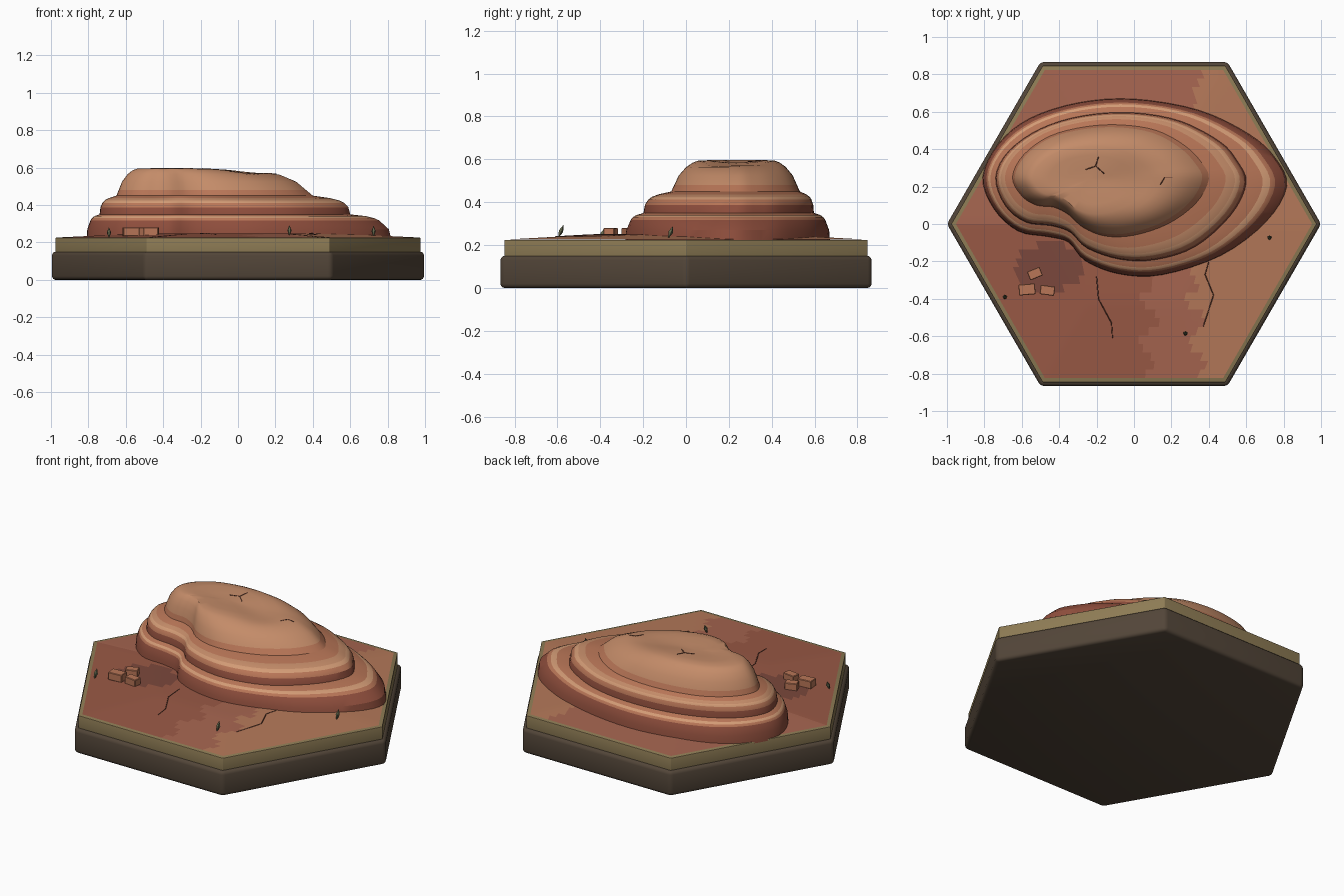
import bpy, bmesh, math, random
from mathutils import Vector, Matrix
from mathutils.bvhtree import BVHTree

if "Cube" in bpy.data.objects:
    bpy.data.objects.remove(bpy.data.objects["Cube"])

random.seed(4)


def mat(name, r, g, b):
    m = bpy.data.materials.new(name)
    m.diffuse_color = (r, g, b, 1)
    m.use_nodes = True
    m.node_tree.nodes["Principled BSDF"].inputs["Base Color"].default_value = m.diffuse_color
    return m


STONE = mat("dark_stone", 0.085, 0.06, 0.04)
OLIVE = mat("olive_rim", 0.27, 0.20, 0.09)
SOIL = [mat("soil_dark", 0.32, 0.10, 0.06), mat("soil_mid", 0.38, 0.13, 0.08),
        mat("soil_light", 0.46, 0.19, 0.10), mat("soil_shadow", 0.20, 0.065, 0.045)]
ROCK = [mat("rock_red", 0.27, 0.075, 0.045), mat("rock_orange", 0.48, 0.18, 0.095),
        mat("rock_edge", 0.65, 0.33, 0.18), mat("rock_tan", 0.55, 0.26, 0.14)]
CRACK = mat("crack", 0.12, 0.04, 0.025)
LEAF = mat("dry_leaf", 0.12, 0.13, 0.07)


def finish(bm, name, mats, angle=None):
    me = bpy.data.meshes.new(name)
    bmesh.ops.recalc_face_normals(bm, faces=bm.faces)
    bm.to_mesh(me)
    bm.free()
    for m in mats:
        me.materials.append(m)
    ob = bpy.data.objects.new(name, me)
    bpy.context.collection.objects.link(ob)
    if angle:
        bpy.ops.object.select_all(action='DESELECT')
        ob.select_set(True)
        bpy.context.view_layer.objects.active = ob
        bpy.ops.object.shade_smooth_by_angle(angle=math.radians(angle))
    return ob


def hex_slab(name, r, z0, z1, bevel, m):
    bm = bmesh.new()
    ring = [bm.verts.new((r * math.cos(k * math.pi / 3), r * math.sin(k * math.pi / 3), z0)) for k in range(6)]
    f = bm.faces.new(ring)
    top = bmesh.ops.extrude_face_region(bm, geom=[f])["geom"]
    bmesh.ops.translate(bm, vec=(0, 0, z1 - z0), verts=[v for v in top if isinstance(v, bmesh.types.BMVert)])
    bmesh.ops.recalc_face_normals(bm, faces=bm.faces)
    bmesh.ops.bevel(bm, geom=bm.edges[:], offset=bevel, segments=3, profile=0.5, affect='EDGES')
    return finish(bm, name, [m], 35)


# Hexagonal base and rim
hex_slab("base", 1.0, 0.0, 0.15, 0.02, STONE)
hex_slab("rim", 0.977, 0.13, 0.225, 0.003, OLIVE)

# Gently raised ground with coloured soil patches
R = 0.952
S3 = math.sqrt(3)


def ground_z(x, y):
    edge = min(R * S3 / 2 - abs(y), (R - abs(x) - abs(y) / S3) * S3 / 2)
    return 0.227 + 0.022 * min(1, max(0, edge) / 0.4)


def soil(x, y, wob):
    if ((x + 0.45) / 0.18) ** 2 + ((y + 0.23) / 0.13) ** 2 < 1:
        return 3
    if x > 0.33 + wob - 0.1 * (y + 0.5) * (y < 0):
        return 2
    return 1 if y > 0 or x > 0.08 + wob else 0


bm = bmesh.new()
NX, NY = 48, 36
rows = []
for j in range(NY + 1):
    y = R * S3 / 2 * (2 * j / NY - 1)
    w = R - abs(y) / S3
    rows.append([bm.verts.new((w * (2 * i / NX - 1), y, ground_z(w * (2 * i / NX - 1), y))) for i in range(NX + 1)])
for j in range(NY):
    wob = 0.04 * math.sin(j * 1.3) + random.uniform(-0.02, 0.02)
    for i in range(NX):
        f = bm.faces.new((rows[j][i], rows[j][i + 1], rows[j + 1][i + 1], rows[j + 1][i]))
        c = f.calc_center_median()
        f.material_index = soil(c.x, c.y, wob)
ground = finish(bm, "ground", SOIL, 30)

# Outlines of the three rock tiers, matched point for point
A = [(.82, .20), (.76, .35), (.62, .48), (.35, .61), (0, .67), (-.30, .65), (-.56, .565), (-.725, .43), (-.81, .25),
     (-.75, .08), (-.62, -.04), (-.46, -.07), (-.35, -.10), (-.26, -.20), (-.08, -.27), (.15, -.275), (.47, -.17), (.71, .01)]
B = [(.60, .22), (.55, .34), (.46, .44), (.25, .55), (0, .595), (-.27, .58), (-.50, .51), (-.67, .39), (-.74, .25),
     (-.69, .10), (-.58, .01), (-.44, -.01), (-.34, -.045), (-.25, -.13), (-.07, -.19), (.12, -.19), (.33, -.12), (.52, .05)]
C = [(.40, .24), (.36, .33), (.27, .42), (.12, .50), (-.07, .53), (-.26, .52), (-.45, .47), (-.59, .37), (-.65, .25),
     (-.60, .15), (-.52, .10), (-.43, .09), (-.35, .05), (-.27, -.02), (-.15, -.065), (0, -.06), (.18, 0), (.33, .11)]


def smooth_loop(pts, sub=4):
    p = [Vector(q) for q in pts]
    n, out = len(p), []
    for i in range(n):
        a, b, c, d = p[i - 1], p[i], p[(i + 1) % n], p[(i + 2) % n]
        for k in range(sub):
            t = k / sub
            out.append(0.5 * (2 * b + (c - a) * t + (2 * a - 5 * b + 4 * c - d) * t * t + (3 * b - a - 3 * c + d) * t ** 3))
    return out


def shrink(loop, s, px=-0.387, py=0.24):
    p = Vector((px, py))
    return [p + (q - p) * s for q in loop]


A, B, C = map(smooth_loop, (A, B, C))
D = shrink(C, 0.62)
mid = (-0.24, 0.24)
E, F = shrink(D, 0.7, *mid), shrink(D, 0.35, *mid)

# Each ring: outline pair, blend, height, material of the band above it
RINGS = [(A, B, 0, .215, 0), (A, B, .06, .27, 0), (A, B, .3, .318, 1), (A, B, .42, .33, 2), (A, B, .6, .34, 1),
         (A, B, 1, .35, 0), (B, C, .05, .388, 1), (B, C, .17, .412, 2), (B, C, .3, .425, 3), (B, C, .55, .437, 1),
         (C, D, 0, .45, 1), (C, D, .12, .48, 3), (C, D, .3, .525, 3), (C, D, .6, .565, 3), (C, D, .85, .585, 3),
         (D, E, .1, .594, 3), (D, E, 1, .597, 3), (E, F, 1, .59, 3)]


def top_dip(x, y, z):
    d = math.exp(-((x - 0.03) ** 2 + (y - 0.22) ** 2) / 0.022)
    return z - 0.03 * d * max(0, min(1, (z - 0.55) / 0.04))


bm = bmesh.new()
prev = None
for P, Q, t, z, m in RINGS:
    ring = []
    for p, q in zip(P, Q):
        x, y = p.lerp(q, t)
        ring.append(bm.verts.new((x, y, top_dip(x, y, z))))
    if prev:
        for i in range(len(ring)):
            k = (i + 1) % len(ring)
            bm.faces.new((prev[i], prev[k], ring[k], ring[i])).material_index = pm
    prev, pm = ring, m
apex = bm.verts.new((*mid, 0.588))
for i in range(len(prev)):
    bm.faces.new((prev[i], prev[(i + 1) % len(prev)], apex)).material_index = 3
mesa = finish(bm, "layered_mesa", ROCK, 30)

# Hairline cracks laid on the surfaces below them
deps = bpy.context.evaluated_depsgraph_get()


def crack(name, target, pts):
    tree = BVHTree.FromObject(target, deps)
    cu = bpy.data.curves.new(name, 'CURVE')
    cu.dimensions = '3D'
    cu.bevel_depth = 0.0025
    cu.bevel_resolution = 0
    fine = [Vector(a).lerp(Vector(b), k / 5) for a, b in zip(pts, pts[1:]) for k in range(5)] + [Vector(pts[-1])]
    sp = cu.splines.new('POLY')
    sp.points.add(len(fine) - 1)
    for s, p in zip(sp.points, fine):
        hit = tree.ray_cast(Vector((p.x, p.y, 2)), Vector((0, 0, -1)))[0]
        s.co = (p.x, p.y, hit.z, 1)
    cu.materials.append(CRACK)
    bpy.context.collection.objects.link(bpy.data.objects.new(name, cu))


crack("ground_crack_left", ground, [(-.2, -.28), (-.19, -.40), (-.12, -.53), (-.115, -.61)])
crack("ground_crack_right", ground, [(.40, -.2), (.38, -.27), (.425, -.38), (.37, -.55)])
crack("mesa_crack_a", mesa, [(-.19, .36), (-.205, .31), (-.26, .29)])
crack("mesa_crack_b", mesa, [(-.205, .31), (-.16, .27)])
crack("mesa_crack_c", mesa, [(.14, .21), (.165, .25), (.205, .25)])

# Fallen blocks
for n, (x, y, sx, sy, rot) in enumerate([(-.53, -.265, .072, .05, 22), (-.572, -.35, .088, .058, 5), (-.463, -.355, .078, .05, -8)]):
    bm = bmesh.new()
    bmesh.ops.create_cube(bm, size=1, matrix=Matrix.Translation((x, y, .257)) @ Matrix.Rotation(math.radians(rot), 4, 'Z')
                          @ Matrix.Diagonal((sx, sy, .046, 1)))
    bmesh.ops.bevel(bm, geom=bm.edges[:], offset=0.003, segments=1, affect='EDGES')
    finish(bm, f"fallen_block_{n}", [ROCK[1]])

# Dry sprigs: slim leaning double cones
for n, (x, y) in enumerate([(-.69, -.40), (.275, -.595), (.725, -.083)]):
    bm = bmesh.new()
    for r1, r2, z in ((.002, .012, .015), (.012, 0, .045)):
        bmesh.ops.create_cone(bm, segments=5, radius1=r1, radius2=r2, depth=.03, cap_ends=False,
                              matrix=Matrix.Translation((0, 0, z)))
    bmesh.ops.remove_doubles(bm, verts=bm.verts, dist=0.0005)
    bm.transform(Matrix.Translation((x, y, ground_z(x, y) - .002)) @ Matrix.Rotation(math.radians(-22), 4, 'X'))
    finish(bm, f"sprig_{n}", [LEAF])
